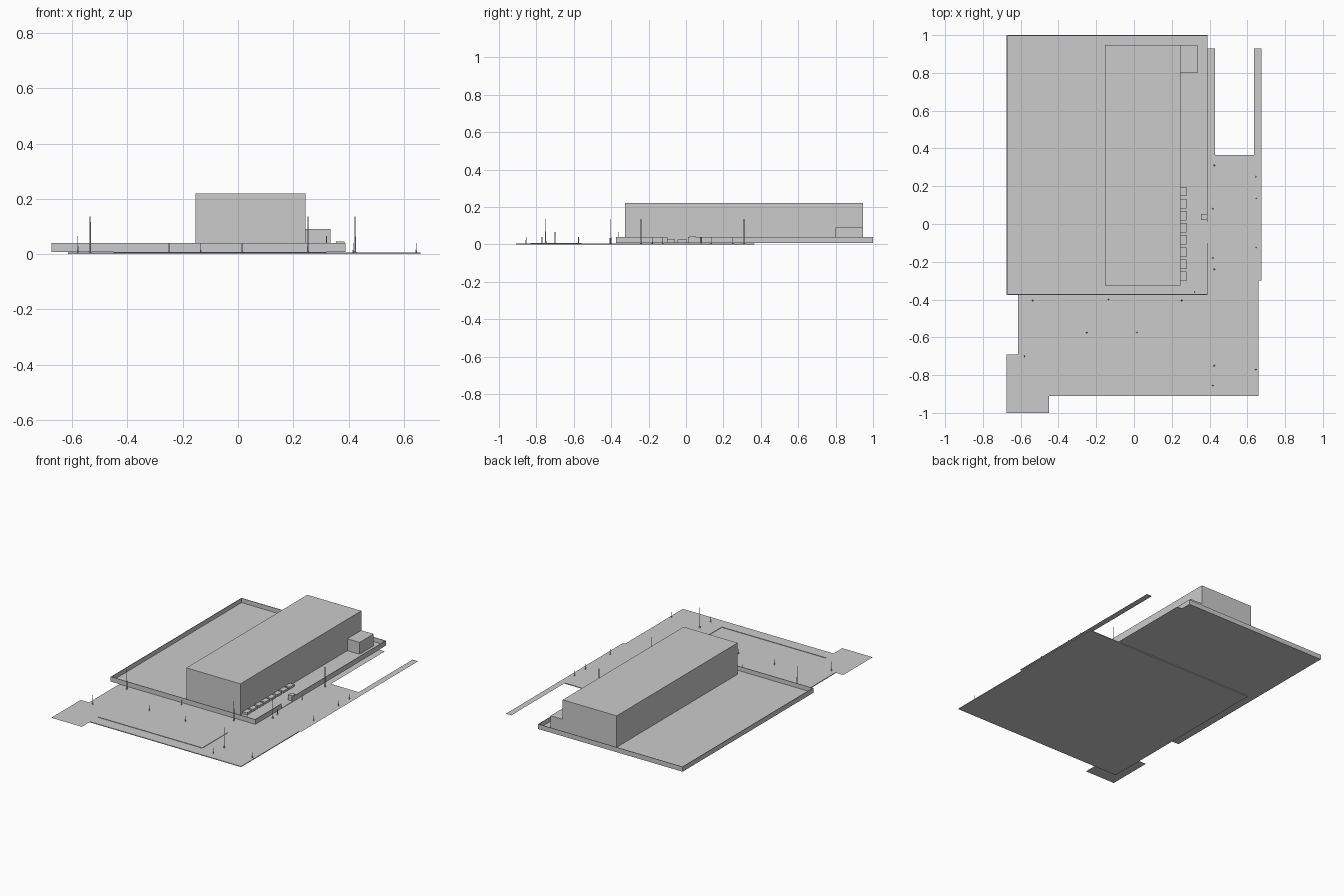
import bpy, bmesh
from mathutils import Matrix, Vector

if "Cube" in bpy.data.objects:
    bpy.data.objects.remove(bpy.data.objects["Cube"])

grey = bpy.data.materials.new("plain_grey")
grey.diffuse_color = (0.6, 0.6, 0.6, 1)
grey.use_nodes = True
grey.node_tree.nodes["Principled BSDF"].inputs["Base Color"].default_value = grey.diffuse_color


def finish(bm, name):
    me = bpy.data.meshes.new(name)
    bm.to_mesh(me)
    bm.free()
    me.materials.append(grey)
    ob = bpy.data.objects.new(name, me)
    bpy.context.collection.objects.link(ob)
    return ob


def box(name, x0, x1, y0, y1, z0, z1):
    bm = bmesh.new()
    mid = Vector((x0 + x1, y0 + y1, z0 + z1)) / 2
    scale = Matrix.Diagonal((x1 - x0, y1 - y0, z1 - z0, 1.0))
    bmesh.ops.create_cube(bm, size=1, matrix=Matrix.Translation(mid) @ scale)
    return finish(bm, name)


def sheet(name, x0, x1, y0, y1, z):
    bm = bmesh.new()
    bm.faces.new([bm.verts.new(p) for p in ((x0, y0, z), (x1, y0, z), (x1, y1, z), (x0, y1, z))])
    return finish(bm, name)


def post(name, x, y, top, r, z=0.005):
    # slim shaft on a wider tapered foot
    bm = bmesh.new()
    foot = min(0.012, top * 0.25)
    for r1, r2, a, b in ((r, r * 0.8, z, top), (r * 1.8, r, z, z + foot)):
        bmesh.ops.create_cone(bm, cap_ends=True, segments=6, radius1=r1, radius2=r2, depth=b - a,
                              matrix=Matrix.Translation((x, y, (a + b) / 2)))
    return finish(bm, name)


# Pavement and thin surrounding paths
box("pavement", -0.615, 0.66, -0.91, 0.365, 0, 0.005)
sheet("corner_path", -0.675, -0.45, -1.0, -0.69, 0.006)
sheet("right_path", 0.635, 0.675, -0.30, 0.93, 0.006)
sheet("side_walk", 0.385, 0.43, -0.41, 0.93, 0.006)
sheet("front_walk", -0.60, 0.385, -0.41, -0.375, 0.006)

# Kerb line on the forecourt
box("front_kerb", -0.45, 0.32, -0.832, -0.828, 0.004, 0.008)
box("side_kerb", 0.316, 0.32, -0.828, -0.56, 0.004, 0.008)

# Walled yard with an opening on the right side
X0, X1, Y0, Y1, T = -0.675, 0.39, -0.375, 1.0, 0.004
box("yard_floor", X0, X1, Y0, Y1, 0.008, 0.011)
for name, x0, x1, y0, y1 in (
        ("front_wall", X0, X1, Y0, Y0 + T),
        ("back_wall", X0, X1, Y1 - T, Y1),
        ("left_wall", X0, X0 + T, Y0 + T, Y1 - T),
        ("right_wall_near", X1 - T, X1, Y0 + T, -0.10),
        ("right_wall_far", X1 - T, X1, 0.01, Y1 - T)):
    box(name, x0, x1, y0, y1, 0.008, 0.04)

# Buildings
box("main_hall", -0.153, 0.245, -0.325, 0.947, 0.010, 0.22)
box("annex", 0.245, 0.335, 0.80, 0.947, 0.010, 0.09)
box("gate_booth", 0.355, 0.386, 0.02, 0.052, 0.010, 0.046)

# Row of dock blocks along the hall
for i in range(8):
    y = -0.302 + i * 0.0705 * 0.91
    box(f"dock_block_{i + 1}", 0.245, 0.277, y, y + 0.05, 0.010, 0.025)

# Tall lamp posts
for i, (x, y) in enumerate(((-0.535, -0.405), (0.253, -0.405), (0.424, -0.75),
                            (0.424, -0.24), (0.424, 0.31))):
    post(f"lamp_post_{i + 1}", x, y, 0.137, 0.0028)

# Medium poles
post("pole_left", -0.58, -0.70, 0.066, 0.0022)
post("pole_yard", 0.32, -0.36, 0.066, 0.0022, 0.010)

# Short bollards
for i, (x, y) in enumerate(((-0.25, -0.575), (0.015, -0.575), (-0.135, -0.40), (0.417, -0.855),
                            (0.417, -0.18), (0.417, 0.08), (0.645, -0.77), (0.645, -0.125),
                            (0.645, 0.135), (0.645, 0.25))):
    post(f"bollard_{i + 1}", x, y, 0.04, 0.002)
